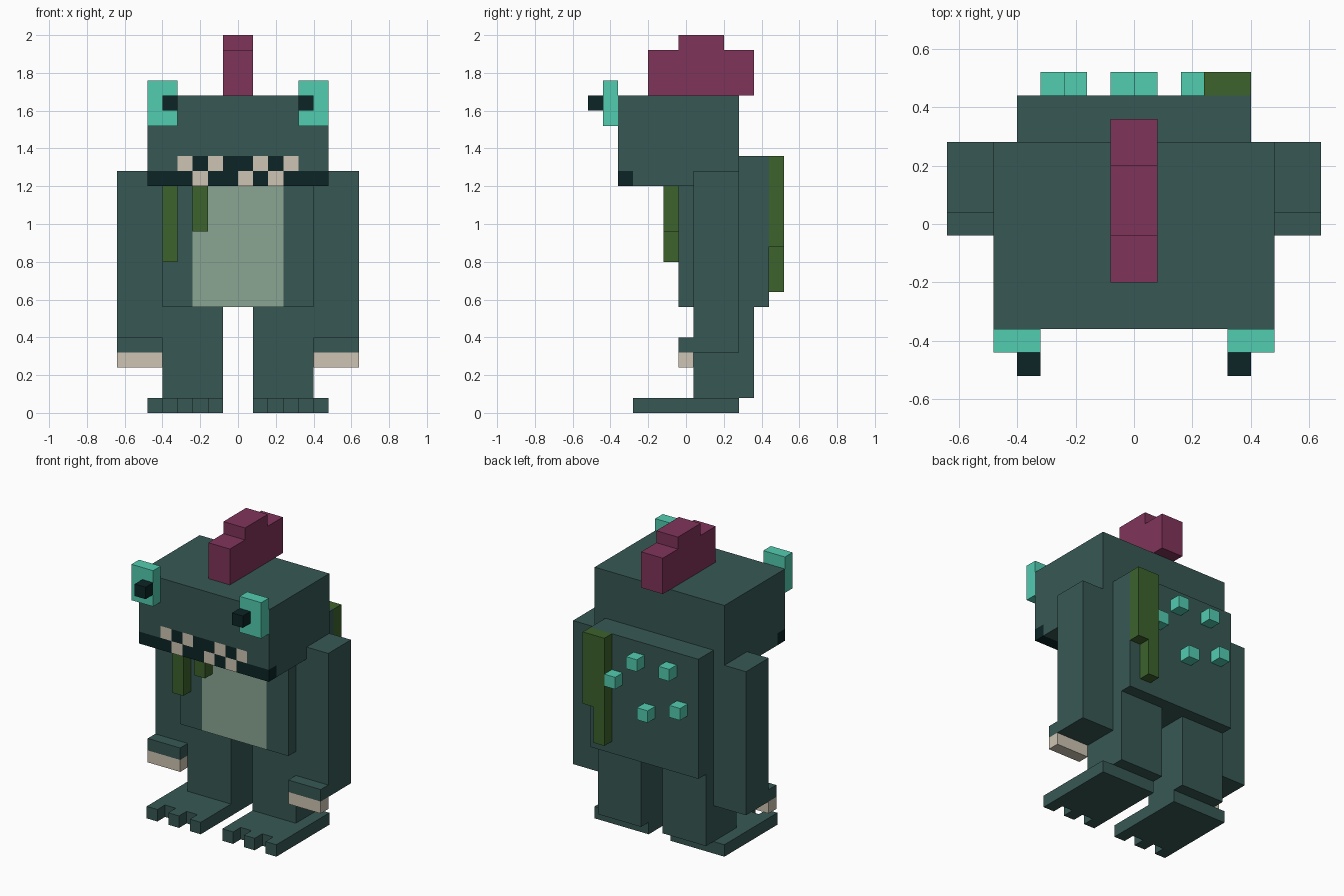
import bpy, bmesh
from mathutils import Vector

U = 0.08  # one block

cube = bpy.data.objects.get("Cube")
if cube:
    bpy.data.objects.remove(cube, do_unlink=True)


def make_material(name, rgb):
    """Material from an 8-bit screen colour, stored as linear values."""
    lin = []
    for v in rgb:
        c = v / 255
        lin.append(c / 12.92 if c <= 0.04045 else ((c + 0.055) / 1.055) ** 2.4)
    mat = bpy.data.materials.new(name)
    mat.use_nodes = True
    mat.diffuse_color = (*lin, 1)
    mat.node_tree.nodes["Principled BSDF"].inputs["Base Color"].default_value = (*lin, 1)
    return mat


skin = make_material("dark teal skin", (55, 88, 84))
mint = make_material("bright mint", (82, 204, 176))
plum = make_material("plum crest", (128, 52, 90))
ink = make_material("near black", (12, 36, 38))
bone = make_material("bone", (206, 196, 178))
pale = make_material("pale belly", (138, 166, 148))
moss = make_material("moss green", (60, 98, 44))


def blocks(name, boxes, mats, cuts=(), rule=None):
    """Join boxes (x0, x1, y0, y1, z0, z1 in blocks); cut along planes and colour by rule."""
    bm = bmesh.new()
    for x0, x1, y0, y1, z0, z1 in boxes:
        made = bmesh.ops.create_cube(bm, size=1)["verts"]
        for v in made:
            v.co = Vector((x1 if v.co.x > 0 else x0,
                           y1 if v.co.y > 0 else y0,
                           z1 if v.co.z > 0 else z0))
    for axis, at in cuts:
        normal = Vector((0, 0, 0))
        normal[axis] = 1
        bmesh.ops.bisect_plane(bm, geom=bm.verts[:] + bm.edges[:] + bm.faces[:],
                               plane_co=normal * at, plane_no=normal)
    if rule:
        for f in bm.faces:
            f.material_index = rule(f.calc_center_median(), f.normal)
    bmesh.ops.recalc_face_normals(bm, faces=bm.faces[:])
    for v in bm.verts:
        v.co = Vector((v.co.x * U, (v.co.y - 0.5) * U, v.co.z * U))
    mesh = bpy.data.meshes.new(name)
    bm.to_mesh(mesh)
    bm.free()
    for m in mats:
        mesh.materials.append(m)
    obj = bpy.data.objects.new(name, mesh)
    bpy.context.collection.objects.link(obj)
    return obj


def pair(name, boxes, mat):
    """The same boxes on the left (+x) and mirrored on the right."""
    blocks("left_" + name, boxes, [mat])
    blocks("right_" + name, [(-b[1], -b[0], *b[2:]) for b in boxes], [mat])


# Head: mouth and teeth are a pattern of cells along the front bottom edge
LOWER = "DDDTDDTDTDDD"
UPPER = "HHTDTDDTDTHH"


def mouth_rule(c, n):
    if c.y > -3 or c.z > 17:
        return 0
    row = LOWER if c.z < 16 else UPPER
    cell = row[min(max(int(c.x + 6), 0), 11)]
    return "HDT".index(cell)


blocks("head", [(-6, 6, -4, 4, 15, 21)], [skin, ink, bone],
       [(0, x) for x in range(-5, 6)] + [(1, -3), (2, 16), (2, 17)], mouth_rule)

# Torso with a pale belly panel on the front
blocks("torso", [(-5, 5, 0, 6, 7, 17)], [skin, pale],
       [(0, -3), (0, 3), (2, 15)],
       lambda c, n: int(c.y < 0.1 and abs(c.x) < 3 and c.z < 15))

# Eyes
pair("eye", [(4, 6, -5, -4, 19, 22)], mint)
pair("pupil", [(4, 5, -6, -5, 20, 21)], ink)

# Crest
blocks("crest", [(-1, 1, -2, 5, 21, 24), (-1, 1, 0, 3, 24, 25)], [plum])

# Arms, hands and claws
pair("arm", [(5, 8, 1, 4, 4, 16)], skin)
pair("hand", [(5, 8, 0, 1, 4, 5)], skin)
pair("claws", [(5, 8, 0, 1, 3, 4)], bone)

# Legs and three-toed feet
pair("leg", [(1, 5, 1, 5, 1, 7)], skin)
pair("foot", [(1, 6, -2, 4, 0, 1)] + [(x, x + 1, -3, -2, 0, 1) for x in (1, 3, 5)], skin)

# Hanging weeds on the chest and back
blocks("chest_weeds", [(-5, -4, -1, 0, 10, 15), (-3, -2, -1, 0, 12, 15)], [moss])
blocks("back_weed", [(3, 5, 6, 7, 11, 17), (3, 4, 6, 7, 8, 11)], [moss])

# Spots on the back
spots = [(0, 15), (2, 13), (-3, 15), (-1, 11), (-4, 12)]
blocks("back_spots", [(x, x + 1, 6, 7, z, z + 1) for x, z in spots], [mint])
